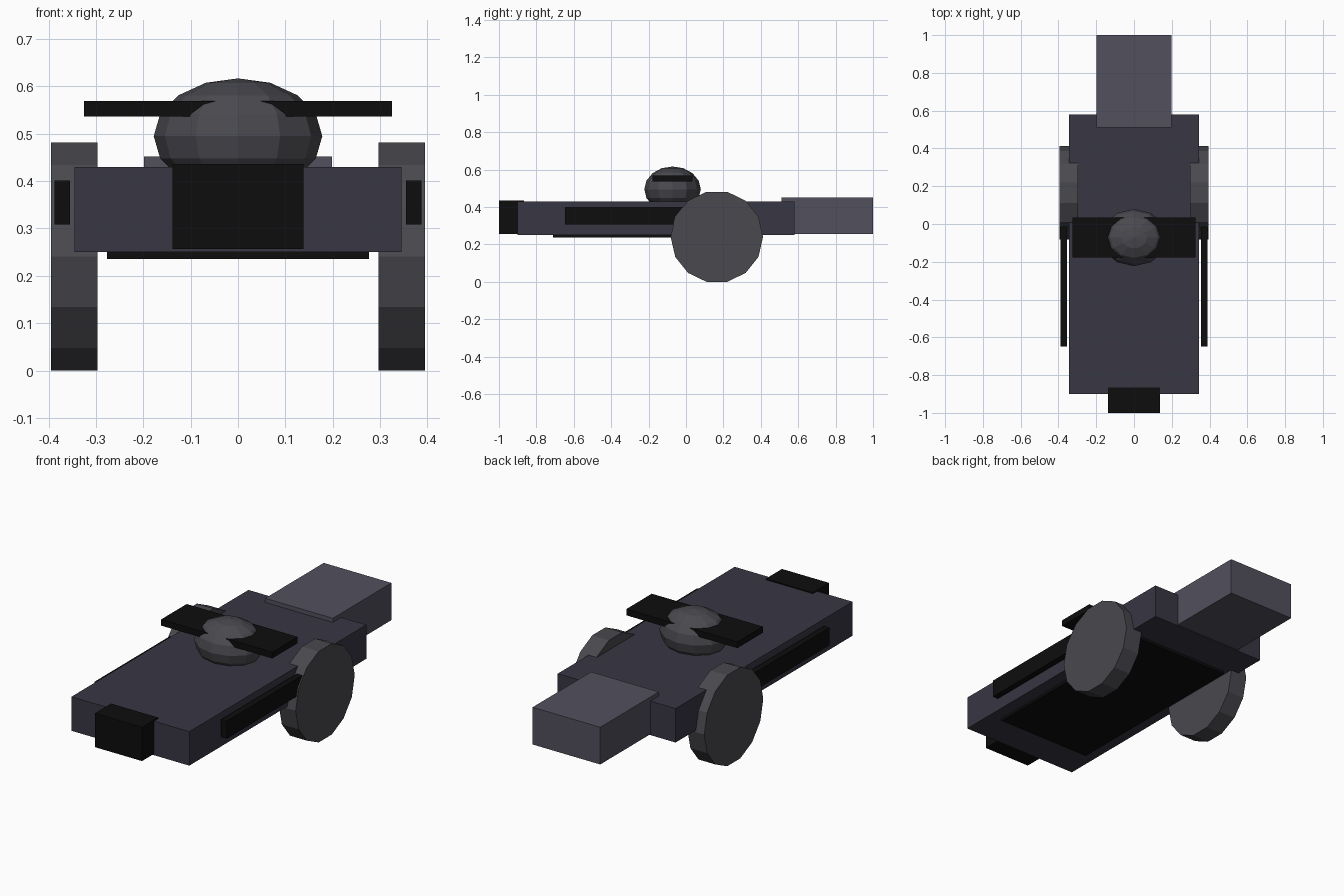
import bpy
from math import pi

if "Cube" in bpy.data.objects:
    bpy.data.objects.remove(bpy.data.objects["Cube"])


def material(name, rgb):
    m = bpy.data.materials.new(name)
    m.diffuse_color = (*rgb, 1)
    m.use_nodes = True
    m.node_tree.nodes["Principled BSDF"].inputs["Base Color"].default_value = m.diffuse_color
    return m


HULL = material("dark_hull", (0.040, 0.038, 0.057))
LIGHT = material("light_grey", (0.085, 0.082, 0.110))
GREY = material("mid_grey", (0.066, 0.066, 0.077))
BLACK = material("black", (0.004, 0.004, 0.004))


def finish(name, mat):
    ob = bpy.context.object
    ob.name = name
    ob.data.materials.append(mat)
    bpy.ops.object.transform_apply(location=True, rotation=True, scale=True)
    return ob


def box(name, x, y, z, mat):
    """Box from (min, max) ranges on each axis."""
    centre = [(a + b) / 2 for a, b in (x, y, z)]
    bpy.ops.mesh.primitive_cube_add(size=1, location=centre)
    bpy.context.object.scale = [b - a for a, b in (x, y, z)]
    return finish(name, mat)


def mirror_x(ob):
    ob.modifiers.new("Mirror", 'MIRROR').use_axis[0] = True


# Hull and the blocks at each end
box("hull", (-0.345, 0.345), (-0.90, 0.58), (0.25, 0.43), HULL)
box("nose_block", (-0.138, 0.138), (-1.0, -0.865), (0.257, 0.436), BLACK)
box("rear_block", (-0.198, 0.198), (0.51, 1.0), (0.255, 0.452), LIGHT)

# Belly plate
box("belly_plate", (-0.277, 0.277), (-0.71, 0.375), (0.236, 0.26), BLACK)

# Side rails, ending inside the wheels
mirror_x(box("side_rail", (0.355, 0.388), (-0.648, 0.10), (0.308, 0.401), BLACK))

# Fourteen-sided wheels, flat side down
bpy.ops.mesh.primitive_cylinder_add(vertices=14, radius=0.247, depth=0.098,
                                    location=(0.346, 0.165, 0.241),
                                    rotation=(0, pi / 2, 0))
wheel = finish("wheel", GREY)
# a corner must point along y: turn by half a side if the primitive differs
mirror_x(wheel)

# Faceted dome with a flat crossbar through it
bpy.ops.mesh.primitive_uv_sphere_add(segments=12, ring_count=8, radius=1,
                                     location=(0, -0.072, 0.495))
bpy.context.object.scale = (0.178, 0.151, 0.122)
finish("dome", GREY)
box("crossbar", (-0.325, 0.325), (-0.178, 0.035), (0.536, 0.569), BLACK)
